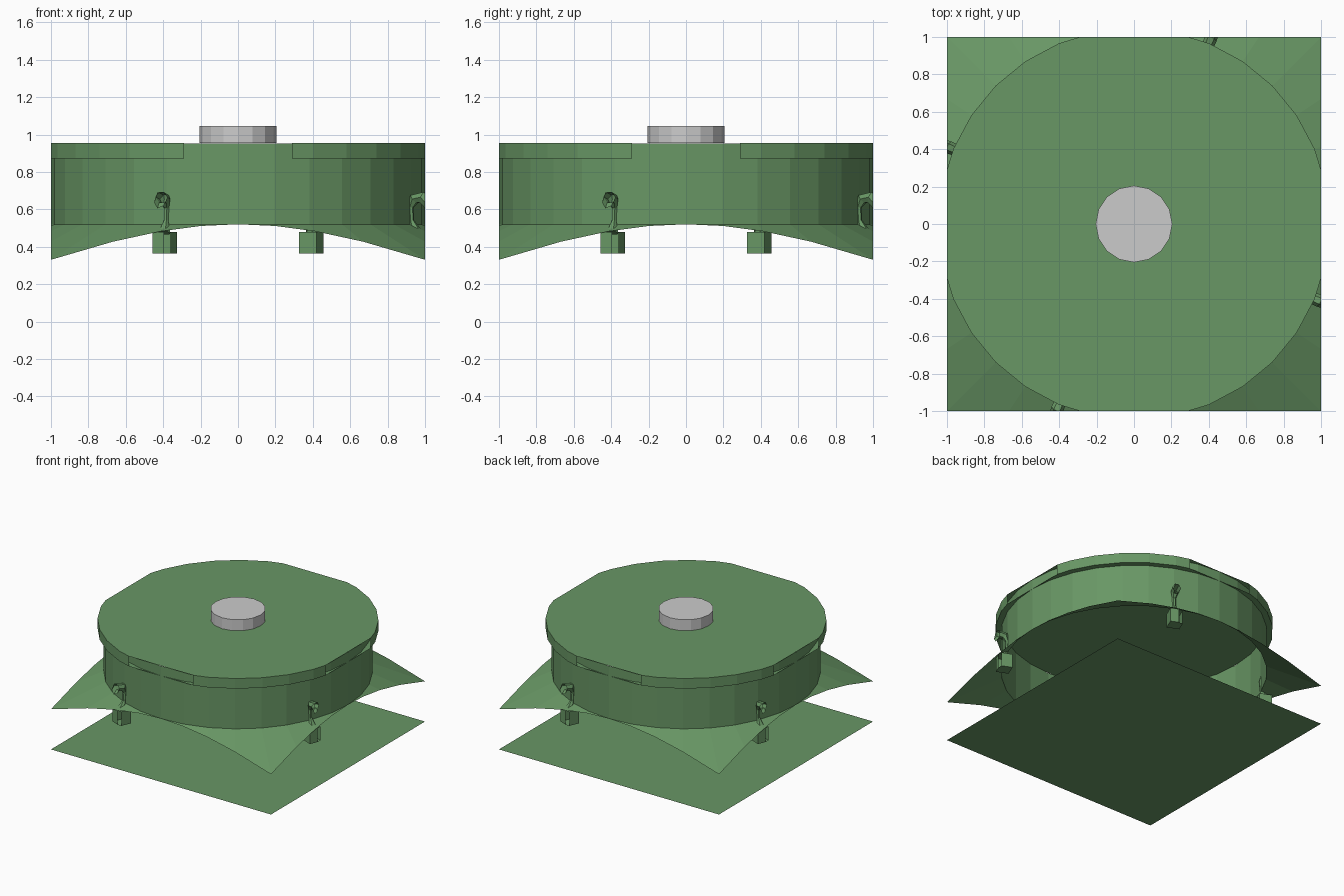
import bpy, bmesh, math
from mathutils import Matrix, Vector

if "Cube" in bpy.data.objects:
    bpy.data.objects.remove(bpy.data.objects["Cube"])

green = bpy.data.materials.new("green")
green.diffuse_color = (0.14, 0.31, 0.13, 1)
green.use_nodes = True
green.node_tree.nodes["Principled BSDF"].inputs["Base Color"].default_value = green.diffuse_color


def finish(bm, name, mat=green, clip=True):
    """Trim to the square footprint (left open) and make the object."""
    if clip:
        for n in ((1, 0, 0), (-1, 0, 0), (0, 1, 0), (0, -1, 0)):
            bmesh.ops.bisect_plane(bm, geom=bm.verts[:] + bm.edges[:] + bm.faces[:],
                                   plane_co=n, plane_no=n, clear_outer=True)
    me = bpy.data.meshes.new(name)
    bm.to_mesh(me)
    bm.free()
    if mat:
        me.materials.append(mat)
    ob = bpy.data.objects.new(name, me)
    bpy.context.collection.objects.link(ob)
    return ob


def revolve(profile, segs, cap_last=False):
    """Turn (radius, z) points around the z axis."""
    bm = bmesh.new()
    rings = []
    for r, z in profile:
        rings.append([bm.verts.new((r * math.cos(2 * math.pi * i / segs),
                                    r * math.sin(2 * math.pi * i / segs), z))
                      for i in range(segs)])
    for a, b in zip(rings, rings[1:]):
        for i in range(segs):
            j = (i + 1) % segs
            bm.faces.new((a[i], a[j], b[j], b[i]))
    if cap_last:
        bm.faces.new(rings[-1])
    return bm


def tube(bm, path, sides=6):
    """Tapered tube in the xz plane through (x, z, radius) points."""
    rings = []
    for k, (x, z, r) in enumerate(path):
        p, q = path[max(k - 1, 0)], path[min(k + 1, len(path) - 1)]
        t = Vector((q[0] - p[0], 0, q[1] - p[1])).normalized()
        side = Vector((0, 1, 0))
        up = t.cross(side)
        rings.append([bm.verts.new(Vector((x, 0, z)) + r * (
            math.cos(2 * math.pi * i / sides) * side +
            math.sin(2 * math.pi * i / sides) * up)) for i in range(sides)])
    for a, b in zip(rings, rings[1:]):
        for i in range(sides):
            j = (i + 1) % sides
            bm.faces.new((a[i], a[j], b[j], b[i]))
    bm.faces.new(rings[0])
    bm.faces.new(rings[-1][::-1])
    bmesh.ops.recalc_face_normals(bm, faces=bm.faces[:])


# Ground plate
bm = bmesh.new()
bmesh.ops.create_grid(bm, x_segments=1, y_segments=1, size=1)
finish(bm, "ground_plate", clip=False)

# Round wall with the sloping skirt
finish(revolve([(1.5, 0.291), (1.0, 0.52), (1.0, 0.953)], 32), "wall_and_skirt")

# Overhanging lid
finish(revolve([(1.0, 0.872), (1.046, 0.872), (1.046, 0.955)], 32, True), "lid")

# Centre button
finish(revolve([(0.205, 0.955), (0.205, 1.045)], 16, True), "button", None, False)

# Four hooks, each with a hanging block
for i in range(4):
    turn = Matrix.Rotation(math.radians(-22.5 + 90 * i), 4, 'Z')
    bm = bmesh.new()
    tube(bm, [(1.11, 0.62, 0.03), (1.07, 0.665, 0.034), (1.02, 0.655, 0.03),
              (1.0, 0.61, 0.015), (1.005, 0.54, 0.013), (1.03, 0.475, 0.035)])
    bmesh.ops.transform(bm, matrix=turn, verts=bm.verts[:])
    finish(bm, f"hook_{i + 1}")

    bm = bmesh.new()
    bmesh.ops.create_cube(bm, size=1, matrix=turn @ Matrix.Translation((1.025, 0, 0.422))
                          @ Matrix.Diagonal((0.1, 0.1, 0.115, 1)))
    finish(bm, f"hanging_block_{i + 1}")
